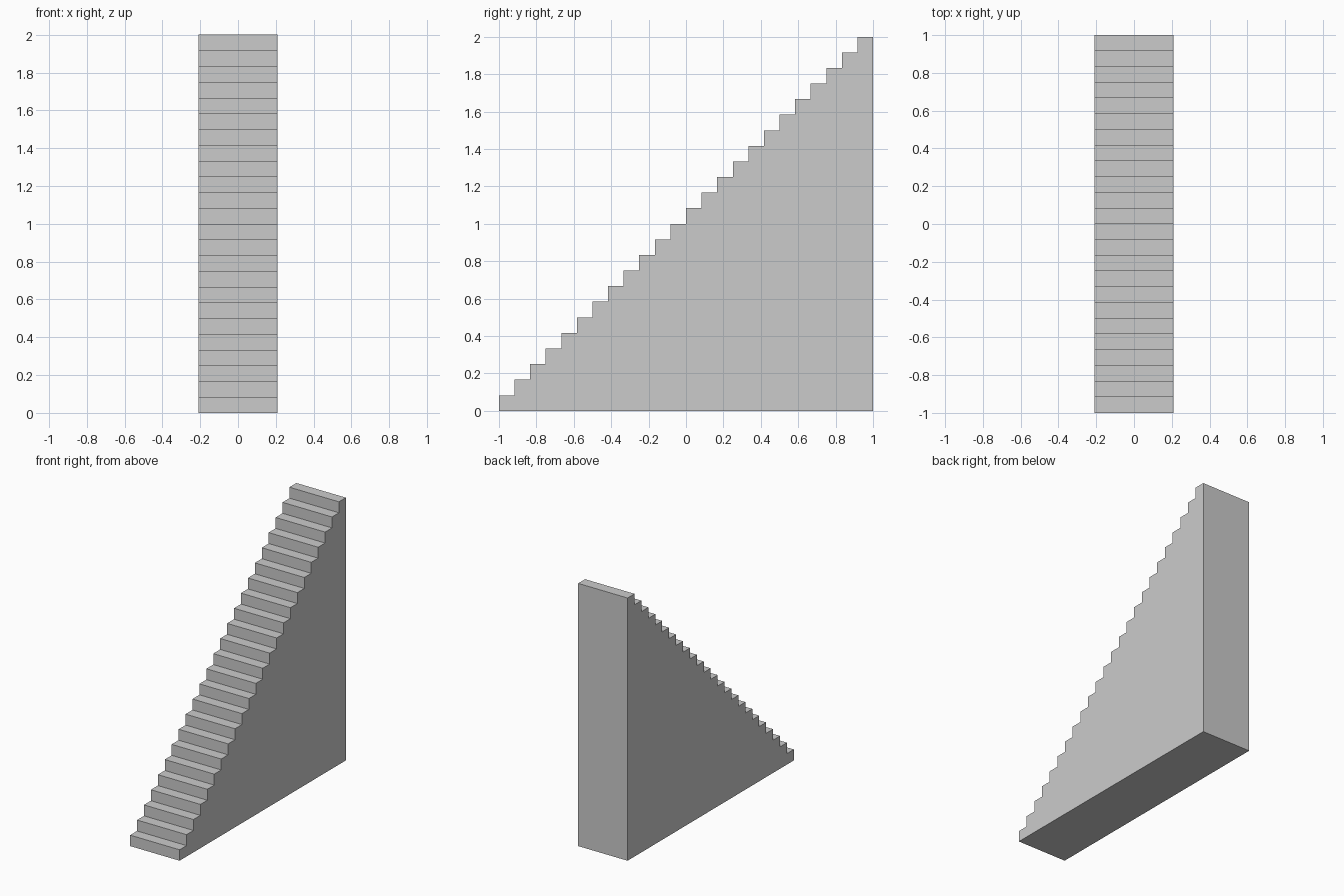
import bpy
import bmesh

if "Cube" in bpy.data.objects:
    bpy.data.objects.remove(bpy.data.objects["Cube"])

STEPS = 24
RISE = 2 / STEPS
HALF_WIDTH = 2.5 * RISE

# Stepped side profile in the y-z plane
profile = [(1, 0), (-1, 0)]
for i in range(STEPS):
    y, z = -1 + i * RISE, (i + 1) * RISE
    profile += [(y, z), (y + RISE, z)]

# Solid staircase: extrude the profile across the width
bm = bmesh.new()
side = bm.faces.new([bm.verts.new((-HALF_WIDTH, y, z)) for y, z in profile])
extruded = bmesh.ops.extrude_face_region(bm, geom=[side], use_keep_orig=True)
verts = [g for g in extruded["geom"] if isinstance(g, bmesh.types.BMVert)]
bmesh.ops.translate(bm, verts=verts, vec=(2 * HALF_WIDTH, 0, 0))
bmesh.ops.recalc_face_normals(bm, faces=bm.faces[:])

mesh = bpy.data.meshes.new("staircase")
bm.to_mesh(mesh)
bm.free()
bpy.context.collection.objects.link(bpy.data.objects.new("staircase", mesh))
